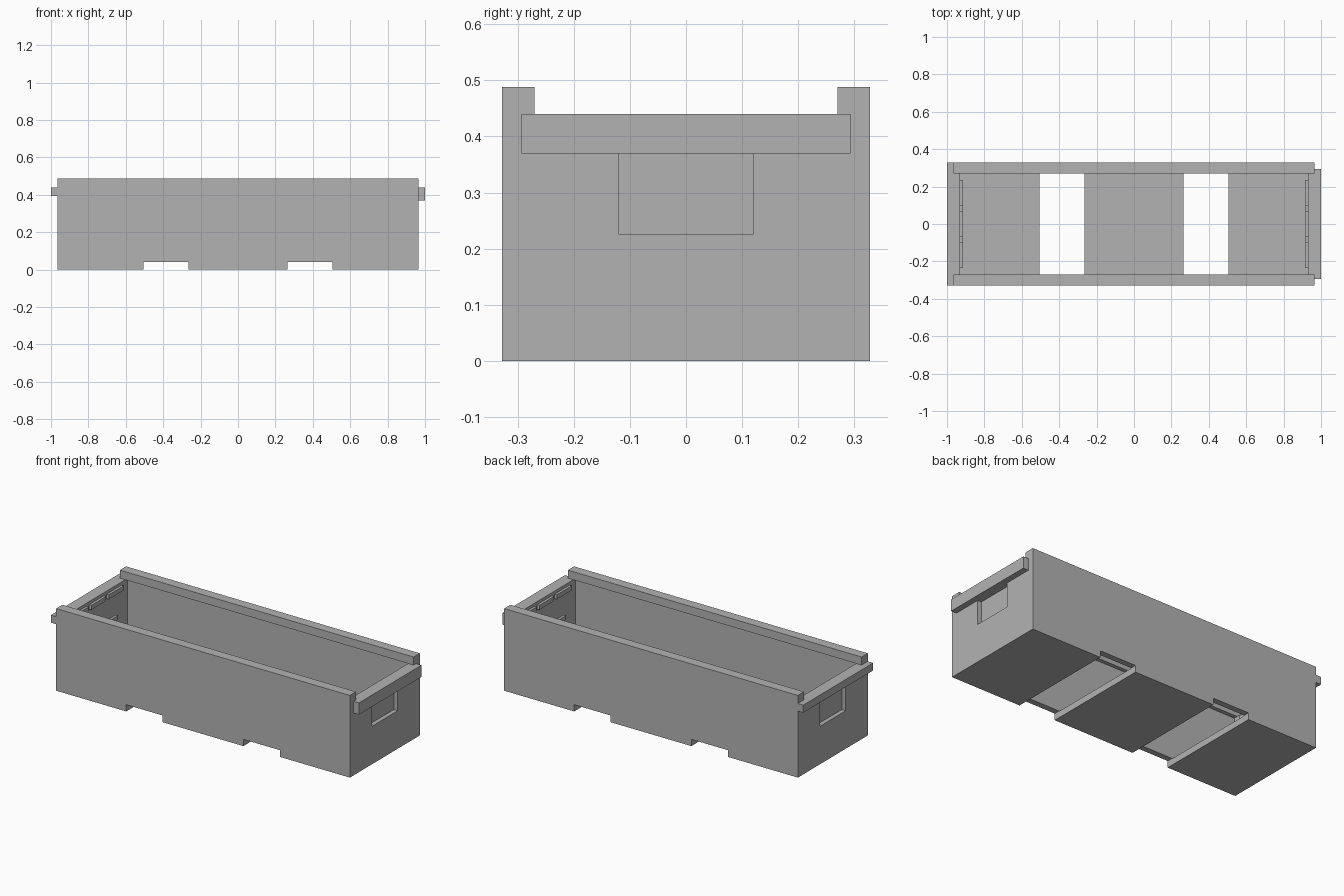
import bpy

cube = bpy.data.objects.get("Cube")
if cube:
    bpy.data.objects.remove(cube, do_unlink=True)

# Single flat grey
grey = bpy.data.materials.new("light_grey")
grey.use_nodes = True
colour = (0.45, 0.45, 0.45, 1)
grey.diffuse_color = colour
grey.node_tree.nodes["Principled BSDF"].inputs["Base Color"].default_value = colour


def prism(name, profile, x0, x1):
    """Extrude a (y, z) outline along x."""
    n = len(profile)
    verts = [(x, y, z) for x in (x0, x1) for y, z in profile]
    faces = [list(range(n))[::-1], list(range(n, 2 * n))]
    faces += [(i, (i + 1) % n, (i + 1) % n + n, i + n) for i in range(n)]
    mesh = bpy.data.meshes.new(name)
    mesh.from_pydata(verts, [], faces)
    mesh.materials.append(grey)
    obj = bpy.data.objects.new(name, mesh)
    bpy.context.collection.objects.link(obj)
    return obj


def box(name, x, y, z):
    x = sorted(x)
    return prism(name, [(y[0], z[0]), (y[1], z[0]), (y[1], z[1]), (y[0], z[1])], *x)


def cut(target, cutter):
    cutter.hide_render = True
    mod = target.modifiers.new("cut", "BOOLEAN")
    mod.operation = "DIFFERENCE"
    mod.solver = "EXACT"
    mod.object = cutter
    bpy.context.view_layer.objects.active = target
    bpy.ops.object.modifier_apply(modifier=mod.name)
    bpy.data.objects.remove(cutter, do_unlink=True)


LENGTH, WIDTH, HEIGHT = 0.965, 0.328, 0.488
RIM, FLOOR, INNER, RAIL = 0.44, 0.038, 0.293, 0.27

# Crate shell: cavity is narrower between the two long top rails
crate = box("crate_body", (-LENGTH, LENGTH), (-WIDTH, WIDTH), (0, HEIGHT))
half = [(INNER, FLOOR), (INNER, RIM), (RAIL, RIM), (RAIL, 0.6)]
outline = half + [(-y, z) for y, z in reversed(half)]
cut(crate, prism("cavity_cutter", outline, -0.93, 0.93))
cut(crate, box("end_cutter", (-2, 2), (-RAIL, RAIL), (RIM, 0.7)))

for side in (-1, 1):
    # Lifting slot across the floor and hand recess in each end
    cut(crate, box("slot_cutter", (side * 0.265, side * 0.505), (-1, 1), (-1, 0.04)))
    cut(crate, box("recess_cutter", (side * 0.94, side * 1.2), (-0.12, 0.12), (0.226, 0.37)))

# End lips: a deep one and a shallow full-width one
box("left_end_lip", (LENGTH, 1), (-INNER, INNER), (0.37, RIM))
box("right_end_lip", (-1, -LENGTH), (-WIDTH, WIDTH), (0.395, RIM))

# Small ledges on the inside of each end
for side, label in ((-1, "right"), (1, "left")):
    x = (side * 0.915, side * 0.93)
    for i, (y0, y1) in enumerate(((-0.235, -0.095), (-0.07, 0.07), (0.095, 0.235))):
        box(f"{label}_upper_ledge_{i + 1}", x, (y0, y1), (0.395, 0.422))
    box(f"{label}_lower_ledge", x, (-0.18, 0.18), (0.24, 0.265))
